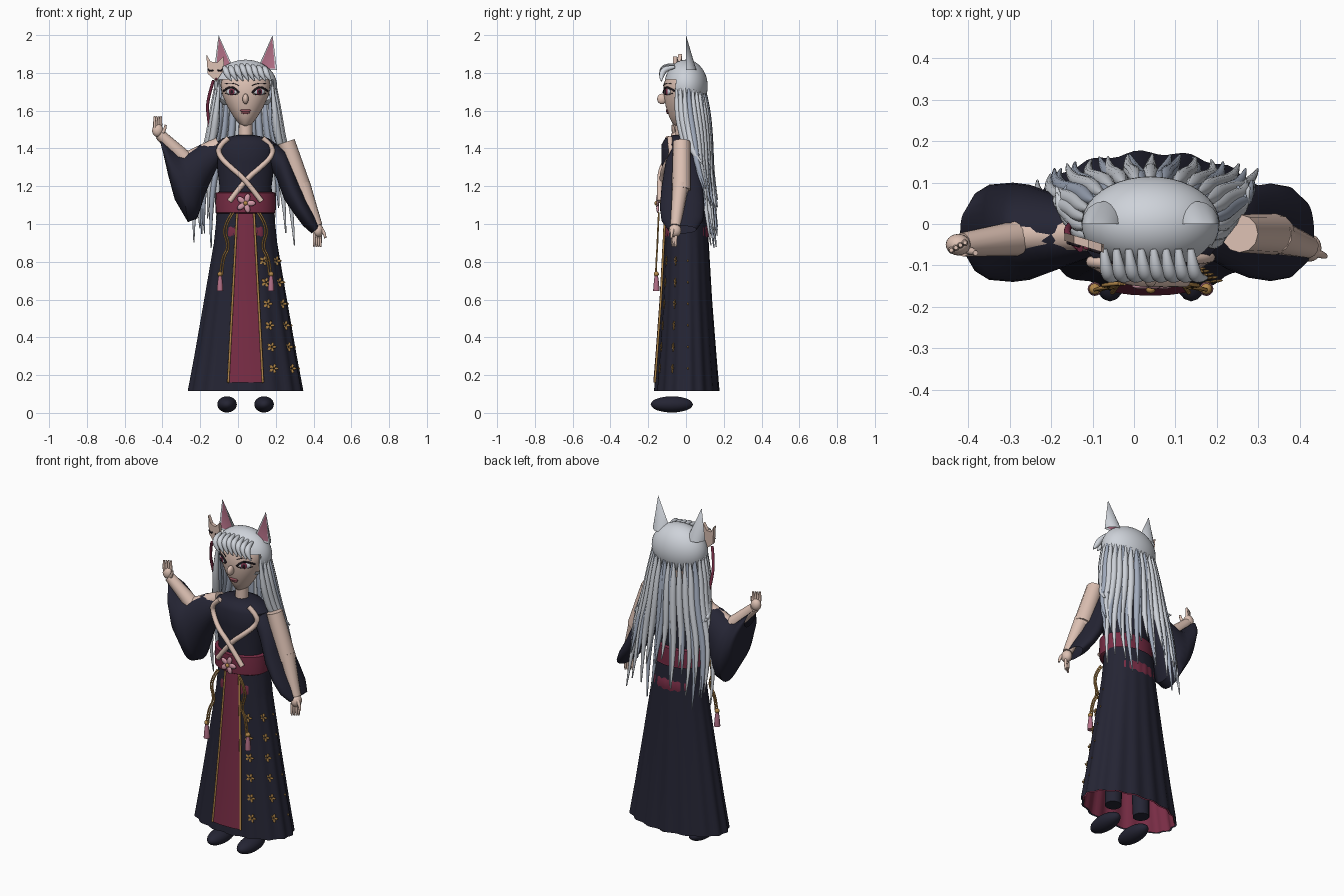
import bpy, bmesh, math, random
from mathutils import Vector, Matrix

cube = bpy.data.objects.get("Cube")
if cube:
    bpy.data.objects.remove(cube, do_unlink=True)
random.seed(4)
CX = 0.04
TAU = math.tau
made = []


def material(name, *rgb):
    m = bpy.data.materials.new(name)
    m.use_nodes = True
    m.diffuse_color = (*rgb, 1)
    m.node_tree.nodes["Principled BSDF"].inputs["Base Color"].default_value = (*rgb, 1)
    return m


NAVY = material("navy cloth", .018, .018, .034)
RED = material("crimson cloth", .19, .026, .06)
SKIN = material("skin", .72, .53, .45)
HAIR = material("silver hair", .62, .65, .70)
SHADE = material("slate hair", .36, .41, .51)
GOLD = material("gold", .46, .25, .07)
PINK = material("rose pink", .45, .16, .24)
BLOSSOM = material("blossom pink", .65, .32, .39)
INK = material("dark ink", .015, .01, .015)
LIP = material("lip", .30, .09, .11)


def add(name, data, *mats):
    ob = bpy.data.objects.new(name, data)
    bpy.context.collection.objects.link(ob)
    for m in mats:
        data.materials.append(m)
    made.append(ob)
    return ob


def finish(name, bm, *mats):
    bmesh.ops.recalc_face_normals(bm, faces=bm.faces)
    me = bpy.data.meshes.new(name)
    bm.to_mesh(me)
    bm.free()
    return add(name, me, *mats)


def loft(name, rings, mat, caps=False):
    bm = bmesh.new()
    vs = [[bm.verts.new(p) for p in r] for r in rings]
    n = len(vs[0])
    for a, b in zip(vs, vs[1:]):
        for i in range(n):
            bm.faces.new((a[i], a[(i + 1) % n], b[(i + 1) % n], b[i]))
    if caps:
        bm.faces.new(vs[0])
        bm.faces.new(vs[-1])
    return finish(name, bm, mat)


def tubes(name, strands, mat):
    """Each strand is (points, radii)."""
    cu = bpy.data.curves.new(name, "CURVE")
    cu.dimensions = "3D"
    cu.bevel_depth, cu.bevel_resolution, cu.use_fill_caps = 1, 4, True
    for pts, radii in strands:
        s = cu.splines.new("POLY" if len(pts) == 2 else "NURBS")
        s.points.add(len(pts) - 1)
        for p, co, r in zip(s.points, pts, radii):
            p.co, p.radius = (*co, 1), r
        s.order_u, s.use_endpoint_u, s.resolution_u = 3, True, 5
    return add(name, cu, mat)


def ball(c, s, rot=Matrix()):
    return Matrix.Translation(c) @ rot @ Matrix.Diagonal((*s, 1))


def balls(name, mats4, mat, sub=3):
    bm = bmesh.new()
    for m in mats4:
        bmesh.ops.create_icosphere(bm, subdivisions=sub, radius=1, matrix=m)
    return finish(name, bm, mat)


def section(table, z):
    """Interpolate half widths (x, y) at height z."""
    for (z0, a0, b0), (z1, a1, b1) in zip(table, table[1:]):
        if z <= z1:
            t = max(0, (z - z0) / (z1 - z0))
            return a0 + (a1 - a0) * t, b0 + (b1 - b0) * t
    return table[-1][1:]


def ellipse(z, rx, ry, cy, n=32):
    return [(CX + rx * math.cos(TAU * i / n), cy + ry * math.sin(TAU * i / n), z) for i in range(n)]


def front_y(table, x, z, cy):
    rx, ry = section(table, z)
    return cy - ry * math.sqrt(max(0, 1 - ((x - CX) / rx) ** 2))


def flower(c, normal, r):
    rot = Vector(normal).to_track_quat("Z", "Y").to_matrix().to_4x4()
    return [Matrix.Translation(c) @ rot @ Matrix.Rotation(TAU * k / 5, 4, "Z")
            @ ball((r * .55, 0, 0), (r * .48, r * .3, r * .15)) for k in range(5)]


# Torso, neck and sash
TORSO = [(1.06, .145, .10), (1.2, .138, .10), (1.33, .155, .11), (1.42, .168, .11),
         (1.455, .12, .09), (1.47, .05, .05)]
loft("robe_top", [ellipse(z, a, b, -.02) for z, a, b in TORSO], NAVY, True)
tubes("neck", [([(CX, -.02, 1.44), (CX, -.02, 1.58)], (.037, .035))], SKIN)
loft("sash", [ellipse(z, r, r - .042, -.02) for z, r in
              ((1.055, .15), (1.06, .158), (1.11, .16), (1.165, .158), (1.17, .14))], RED, True)
collar = [(-.05, 1.455), (-.105, 1.41), (-.10, 1.36), (-.04, 1.30), (.04, 1.235), (.125, 1.12)]
tubes("crossed_collar", [([(CX + s * (x - CX), front_y(TORSO, x, z, -.02) - .012 - .006 * s - (.02 if z < 1.15 else 0), z)
                           for x, z in collar], [.014] * 6) for s in (-1, 1)], SKIN)
balls("sash_flower", flower((CX, -.15, 1.11), (0, -1, 0), .052), BLOSSOM, 2)
balls("sash_flower_centre", [ball((CX, -.158, 1.11), (.012, .01, .012))], GOLD, 2)

# Skirt with pleats and lining
SKIRT = [(.115, .302, .169), (.3, .268, .154), (.6, .217, .132), (.9, .167, .116), (1.07, .15, .107)]
SKIRT_Y = .004


def skirt_point(a, z, off=0.):
    rx, ry = section(SKIRT, z)
    r = off + .006 * math.sin(16 * a) * (1.07 - z)
    return Vector((CX + (rx + r) * math.cos(a), SKIRT_Y + (ry + r) * math.sin(a), z))


heights = [.115, .2, .3, .45, .6, .75, .9, .94, .98, 1.02, 1.07]
angles = [TAU * i / 96 for i in range(96)]
loft("skirt", [[skirt_point(a, z) for a in angles] for z in heights], NAVY)
# The lining peeps through in ragged patches at front and back, just under the sash
loft("skirt_lining", [[skirt_point(a, z, .008 * abs(math.sin(a)) ** 4 - .004 + .002 * math.sin(23 * a)
                                   if .93 < z < 1 else -.01) for a in angles] for z in heights], RED)

# Front panel with gold trim
bm = bmesh.new()
rows, edges = [], ([], [])
for i in range(13):
    z = .16 + .9 * i / 12
    half = .092 - .047 * i / 12
    row = [(CX + half * u, front_y(SKIRT, CX + half * u, z, SKIRT_Y) - .012, z) for u in (-1, -.5, 0, .5, 1)]
    rows.append([bm.verts.new(p) for p in row])
    edges[0].append(row[0])
    edges[1].append(row[-1])
for a, b in zip(rows, rows[1:]):
    for i in range(4):
        bm.faces.new((a[i], a[i + 1], b[i + 1], b[i]))
finish("front_panel", bm, RED)
tubes("panel_trim", [(e, [.006] * 13) for e in edges], GOLD)

# Scattered flowers on the left side of the skirt, all facing forward
petals = []
for k in range(6):
    for deg, off in ((-59, .005), (-29, .004), (0, -.017)):
        a = math.radians(deg)
        p = skirt_point(a, .235 + .114 * k, off)
        petals += flower(p, (math.cos(a) * .3, -1, .05), .027)
balls("skirt_flowers", petals, GOLD, 1)

# Hanging cords and tassels
cords, beads, tassels = [], [], []
for s in (-1, 1):
    path = [(.075, 1.06), (.13, .98), (.09, .88), (.13, .82), (.135, .73)]
    cords += [([(CX + s * (x + d), -.144 - .004 * i, z) for i, (x, z) in enumerate(path)], [.0045] * 5)
              for d in (0, -.012)]
    end = CX + s * .135
    beads.append(ball((end, -.157, .735), (.014, .014, .014)))
    tassels.append(([(end, -.157, .73), (end, -.157, .69), (end, -.157, .645)], (.008, .015, .017)))
tubes("hanging_cords", cords, GOLD)
balls("tassel_beads", beads, GOLD, 2)
tubes("tassels", tassels, PINK)

# Legs and shoes
tubes("legs", [([(CX + s * .098, -.01, .125), (CX + s * .08, -.01, .8)], (.045, .06)) for s in (-1, 1)], NAVY)
balls("shoes", [ball((CX + s * .098, -.075, .045), (.052, .112, .043)) for s in (-1, 1)], NAVY)


# Wide sleeves: each ring runs from an upper to a lower edge point
def sleeve(name, rings):
    out = []
    for ux, uz, lx, lz, ry in rings:
        u, l = Vector((ux, -.02, uz)), Vector((lx, -.02, lz))
        out.append([(u + l) / 2 + (u - l) / 2 * math.cos(TAU * i / 28)
                    + Vector((0, ry * math.sin(TAU * i / 28), 0)) for i in range(28)])
    loft(name, out, NAVY)


sleeve("right_sleeve", [(-.10, 1.44, -.11, 1.30, .06), (-.2, 1.42, -.17, 1.17, .09), (-.29, 1.37, -.215, 1.03, .115),
                        (-.32, 1.375, -.265, 1.01, .12), (-.365, 1.415, -.335, 1.13, .115),
                        (-.395, 1.44, -.37, 1.26, .095), (-.42, 1.465, -.395, 1.37, .05)])
sleeve("left_sleeve", [(.18, 1.44, .17, 1.30, .06), (.25, 1.39, .205, 1.24, .09), (.31, 1.25, .245, 1.13, .11),
                       (.36, 1.13, .30, 1.05, .118), (.405, 1.05, .345, .99, .11), (.435, .99, .39, .95, .075)])

# Arms and hands
tubes("left_arm", [([(.256, -.023, 1.435), (.342, -.025, 1.18)], (.046, .05)),
                   ([(.34, -.028, 1.21), (.42, -.055, .99)], (.044, .028))], SKIN)
tubes("right_arm", [([(-.10, -.02, 1.415), (-.28, -.03, 1.335)], (.046, .042)),
                    ([(-.285, -.035, 1.35), (-.415, -.05, 1.475)], (.042, .029))], SKIN)
balls("joints", [ball((-.285, -.03, 1.345), (.042,) * 3), ball((.338, -.028, 1.19), (.044,) * 3),
                 ball((.425, -.058, .965), (.028, .033, .035)),
                 ball((-.425, -.05, 1.495), (.03, .026, .035))], SKIN)


def hand(name, x, y, z, d):
    fingers = []
    for k in (-1.5, -.5, .5, 1.5):
        fingers.append(([(x + k * .009, y + k * .006, z), (x + k * .012, y + k * .006 - .008, z + d * .045),
                         (x + k * .011, y + k * .006 - .004, z + d * .08)], (.009, .008, .005)))
    fingers.append(([(x + .015, y - .01, z - d * .02), (x + .04, y - .018, z + d * .005),
                     (x + .042, y - .02, z + d * .035)], (.011, .009, .006)))
    tubes(name, fingers, SKIN)


hand("right_fingers", -.425, -.05, 1.49, 1)
hand("left_fingers", .42, -.058, .96, -1)

# Head and face
HEAD = [(1.515, .012, .035), (1.53, .035, .055), (1.57, .065, .075), (1.62, .095, .092), (1.68, .122, .102),
        (1.74, .132, .104), (1.8, .115, .08), (1.84, .05, .03)]
loft("head", [ellipse(z, a, b, -.015) for z, a, b in HEAD], SKIN, True)
balls("nose", [ball((CX, -.127, 1.662), (.016, .026, .028))], SKIN)
balls("lips", [ball((CX, front_y(HEAD, CX, z, -.015), z), (w, .007, .008)) for z, w in ((1.6, .03), (1.59, .023))], LIP)
whites, irises, pupils, lines = [], [], [], []
for s in (-1, 1):
    x = CX + s * .073
    y = front_y(HEAD, x, 1.7, -.015)
    rot = Matrix.Rotation(s * .5, 4, "Z")
    whites.append(ball((x, y, 1.70), (.034, .008, .017), rot))
    irises.append(ball((x, y - .005, 1.70), (.018, .006, .017), rot))
    pupils.append(ball((x, y - .008, 1.70), (.010, .005, .012), rot))
    for shape, r in (([(.035, 1.695), (.06, 1.725), (.095, 1.723), (.116, 1.704)], .005),
                     ([(.04, 1.69), (.07, 1.677), (.108, 1.692)], .002),
                     ([(.035, 1.733), (.07, 1.752), (.11, 1.742)], .002)):
        lines.append(([(CX + s * u, front_y(HEAD, CX + s * u, z, -.015) - .006, z) for u, z in shape], [r] * len(shape)))
balls("eye_whites", whites, HAIR)
balls("irises", irises, RED)
balls("pupils", pupils, INK, 2)
tubes("lashes_and_brows", lines, INK)

# Hair cap with the face opening cut away
bm = bmesh.new()
bmesh.ops.create_uvsphere(bm, u_segments=40, v_segments=24, radius=1,
                          matrix=ball((CX, 0, 1.73), (.167, .115, .14)))
cut = [f for f in bm.faces if f.calc_center_median().z < (1.77 if f.calc_center_median().y < -.05 else 1.63)]
bmesh.ops.delete(bm, geom=cut, context="FACES")
finish("hair_cap", bm, HAIR)

# Swept fringe
fringe = []
for i in range(8):
    x = -.068 + .03 * i
    drop = .014 * abs(i - 3.5) / 3.5
    fringe.append(([(x - .005, -.06, 1.845 - drop), (x, -.112, 1.838 - drop), (x + .012, -.132, 1.80 - drop),
                    (x + .035, -.13, 1.757)], (.008, .017, .016, .003)))
tubes("fringe", fringe, HAIR)

# Long hair, in two layers fanning from the sides around the back
light, dark = [], []
for layer, count in ((0, 21), (1, 14)):
    for i in range(count):
        a = math.radians(-28 + 236 * (i + .5 * layer) / (count - 1 + layer))
        c, s = math.cos(a), math.sin(a)
        end = 1.3 - .15 * max(0, s) ** .5 - random.uniform(0, .27)
        if s < 0:
            end = 1.4 - random.uniform(0, .1)
        elif i % 4 == 1:
            end = .87 + random.uniform(0, .08)
        grow = 1 + .6 * (1.75 - end) / .85
        k = 1 - .1 * layer
        root = 1.77 - .07 * max(0, s)
        pts = [(CX + .155 * c, .106 * s, root), (CX + .172 * k * c, .112 * s, 1.62),
               (CX + .195 * k * c, .03 + .095 * s * k, 1.45), (CX + .175 * c * grow, .05 + .085 * s, (1.4 + end) / 2),
               (CX + .175 * c * grow + random.uniform(-.02, .02), .095 + .072 * s, end)]
        strand = (pts, (.002, .017, .02, .015, .003))
        (dark if layer or i % 6 == 3 else light).append(strand)
tubes("long_hair", light, HAIR)
tubes("long_hair_shadow", dark, SHADE)

# Pointed ears with pink inner faces
for name, s in (("right_ear", -1), ("left_ear", 1)):
    bm = bmesh.new()
    mid = CX + s * .113
    arc = [bm.verts.new((mid + .053 * math.cos(math.pi * i / 8), .0 + .055 * math.sin(math.pi * i / 8), 1.815))
           for i in range(9)]
    tip = bm.verts.new((CX + s * .143, 0, 2.0))
    for a, b in zip(arc, arc[1:]):
        bm.faces.new((a, b, tip))
    inner = bm.faces.new((arc[0], tip, arc[-1]))
    bm.normal_update()
    bmesh.ops.inset_individual(bm, faces=[inner], thickness=.014, depth=-.004)
    inner.material_index = 1
    finish(name, bm, HAIR, PINK)

# Fox mask on the right side of the head, with its cord
MASK_Y = -.035
outline = [(-.168, 1.9), (-.145, 1.86), (-.11, 1.855), (-.078, 1.888), (-.072, 1.82), (-.115, 1.755), (-.16, 1.795)]
bm = bmesh.new()
face = bm.faces.new([bm.verts.new((x, MASK_Y - .3 * (x + .12), z)) for x, z in outline])
ext = bmesh.ops.extrude_face_region(bm, geom=[face])
bmesh.ops.translate(bm, vec=(0, -.02, 0), verts=[v for v in ext["geom"] if isinstance(v, bmesh.types.BMVert)])
finish("fox_mask", bm, SKIN)
tubes("mask_eyes", [([(-.12 + s * u, MASK_Y - .022 - .3 * s * u, z) for u, z in ((.012, 1.815), (.025, 1.803), (.04, 1.82))],
                     [.004] * 3) for s in (-1, 1)], INK)
balls("mask_nose", [ball((-.115, MASK_Y - .022, 1.768), (.007, .006, .006))], RED, 2)
tubes("mask_cord", [([(-.13, -.06, 1.76), (-.155, -.04, 1.68), (-.165, -.01, 1.6), (-.15, .0, 1.52)], [.008] * 4)], RED)

# Turn curves into meshes and shade everything smooth with sharp edges kept
bpy.ops.object.select_all(action="DESELECT")
for ob in made:
    if ob.type == "CURVE":
        ob.select_set(True)
        bpy.context.view_layer.objects.active = ob
bpy.ops.object.convert(target="MESH")
for ob in made:
    ob.data.shade_smooth()
    ob.data.set_sharp_from_angle(angle=math.radians(45))
